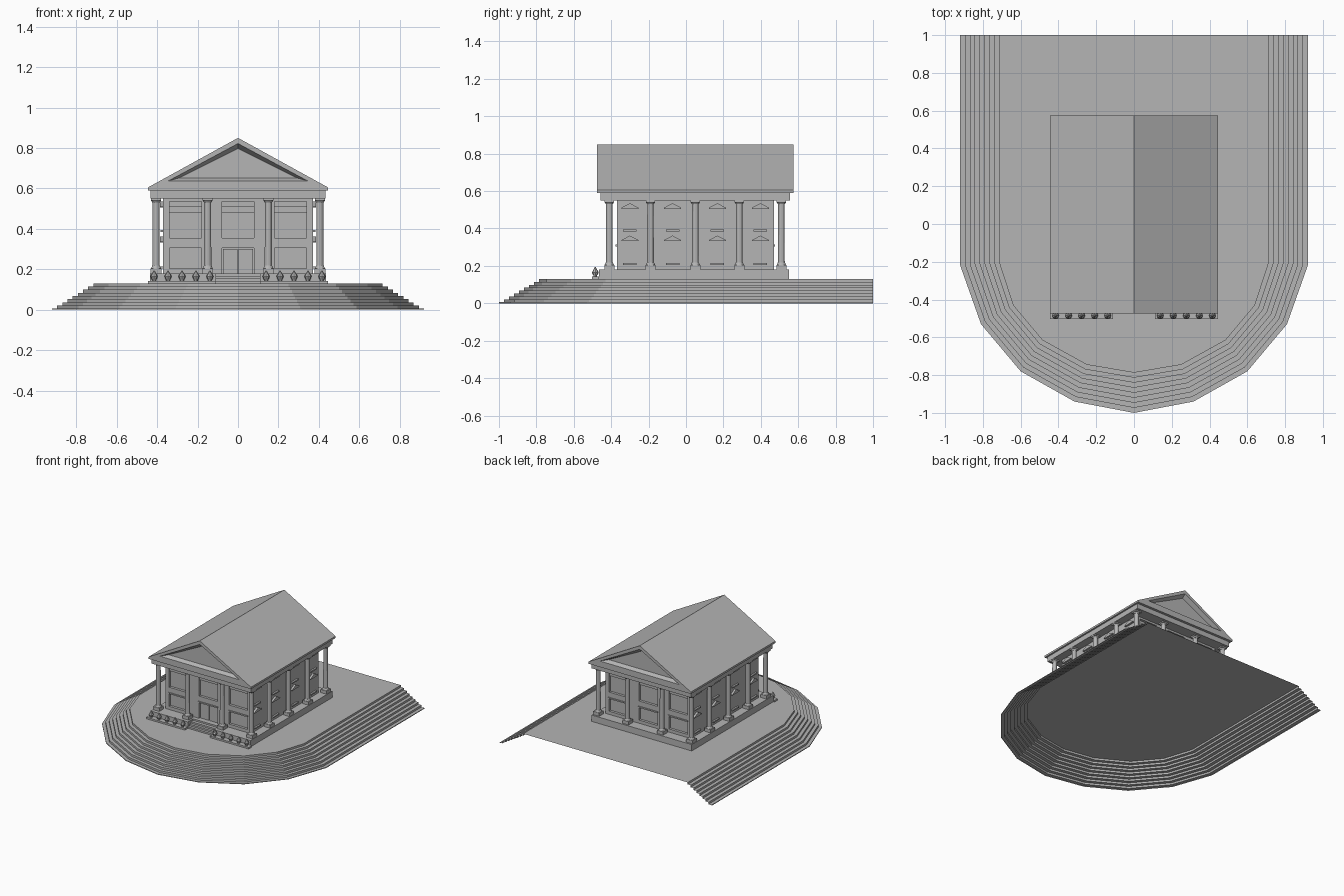
import bpy, bmesh, math
from mathutils import Vector

if "Cube" in bpy.data.objects:
    bpy.data.objects.remove(bpy.data.objects["Cube"])

stone = bpy.data.materials.new("stone_grey")
stone.use_nodes = True
GREY = (0.46, 0.46, 0.46, 1)
stone.diffuse_color = GREY
stone.node_tree.nodes["Principled BSDF"].inputs["Base Color"].default_value = GREY


def finish(name, bm, fix_normals=True):
    if fix_normals:
        bmesh.ops.recalc_face_normals(bm, faces=bm.faces)
    mesh = bpy.data.meshes.new(name)
    bm.to_mesh(mesh)
    bm.free()
    mesh.materials.append(stone)
    obj = bpy.data.objects.new(name, mesh)
    bpy.context.scene.collection.objects.link(obj)
    return obj


def add_box(bm, x0, x1, y0, y1, z0, z1):
    verts = bmesh.ops.create_cube(bm, size=1)["verts"]
    for v in verts:
        v.co = Vector(((x0 + x1) / 2 + v.co.x * (x1 - x0),
                       (y0 + y1) / 2 + v.co.y * (y1 - y0),
                       (z0 + z1) / 2 + v.co.z * (z1 - z0)))


def add_round(bm, x, y, z0, z1, r0, r1, sides):
    verts = bmesh.ops.create_cone(bm, cap_ends=True, segments=sides, radius1=r0,
                                  radius2=r1, depth=z1 - z0)["verts"]
    bmesh.ops.translate(bm, verts=verts, vec=(x, y, (z0 + z1) / 2))


def boxes(name, *sizes):
    bm = bmesh.new()
    for s in sizes:
        add_box(bm, *s)
    return finish(name, bm)


# Stepped terrace: an open shell, rounded at the front
def half_to_full(half):
    return half + [(-x, y) for x, y in reversed(half[:-1])]


outer = half_to_full([(.92, 1), (.92, -.22), (.81, -.53), (.6, -.78), (.315, -.94), (0, -1)])
inner = half_to_full([(.715, 1), (.715, -.2), (.64, -.43), (.485, -.615), (.25, -.745), (0, -.787)])
TREADS, LIP, TOP = 8, .006, .13
bm = bmesh.new()
loops = []
for i in range(TREADS + 1):
    t = i / TREADS
    ring = [Vector(a).lerp(Vector(b), t) for a, b in zip(outer, inner)]
    rise = (TOP - LIP) / TREADS
    low = LIP + (i - 1) * rise if i else 0
    for z in (low, LIP + i * rise):
        loops.append([bm.verts.new((p.x, p.y, z)) for p in ring])
for a, b in zip(loops, loops[1:]):
    for i in range(len(a) - 1):
        bm.faces.new((a[i + 1], a[i], b[i], b[i + 1]))
bm.faces.new(loops[-1][::-1])
finish("stepped_terrace", bm, False)

# Plinth with a notch for the entrance steps
FLOOR = .18
boxes("plinth", (-.435, .435, -.4, .55, TOP, FLOOR),
      (-.435, -.11, -.465, -.4, TOP, FLOOR), (.11, .435, -.465, -.4, TOP, FLOOR))
boxes("entrance_steps", *[(-.11, .11, -.465 + i * .02, -.4, TOP + i * .0125, TOP + (i + 1) * .0125)
                          for i in range(3)])

# Planters with cone shrubs
for side, label in ((1, "left"), (-1, "right")):
    xs = sorted((side * .11, side * .445))
    boxes(label + "_planter", (xs[0], xs[1], -.503, -.465, TOP, .143))
    bm = bmesh.new()
    for i in range(5):
        x = side * (.139 + i * .069)
        add_round(bm, x, -.485, .143, .152, .009, .009, 8)
        add_round(bm, x, -.485, .15, .165, .012, .018, 8)
        add_round(bm, x, -.485, .165, .195, .018, .002, 8)
    finish(label + "_shrubs", bm)

# Hall walls: a core with raised piers and rails at both ends
WALL_TOP = .55
boxes("wall_core", (-.37, .37, -.35, .45, FLOOR, WALL_TOP))
BAYS = (-.26, 0, .26)
HALF = .08
for label, sign in (("front", -1), ("back", 1)):
    def span(d0, d1):
        return sorted((.05 + sign * d0, .05 + sign * d1))

    face = span(.4, .42)
    parts = []
    edges = [-.37] + [b + s * HALF for b in BAYS for s in (-1, 1)] + [.37]
    for x0, x1 in zip(edges[::2], edges[1::2]):
        parts.append((x0, x1, *face, FLOOR, WALL_TOP))
    for b in BAYS:
        x0, x1 = b - HALF, b + HALF
        parts.append((x0, x1, *face, .31, .355))
        parts.append((x0, x1, *face, .535, WALL_TOP))
        parts.append((x0, x1, *span(.4, .412), .48, .51))
        parts.append((x0 - .005, x1 + .005, *span(.4, .426), .305, .315))
        if b or sign > 0:
            parts.append((x0, x1, *face, FLOOR, .205))
    boxes(label + "_wall_frame", *parts)

# Double door
boxes("double_door", *[(x, x + .07, -.358, -.35, FLOOR, .3) for x in (-.073, .003)])

# Side window hoods and sills
WINDOWS_Y = (-.3, -.072, .168, .398)
for sign, label in ((1, "left"), (-1, "right")):
    bm = bmesh.new()
    for y in WINDOWS_Y:
        for hood_z in (.505, .332):
            rings = [[bm.verts.new((sign * x, y + dy, hood_z + dz))
                      for dy, dz in ((-.046, 0), (.046, 0), (.046, .006), (0, .03), (-.046, .006))]
                     for x in (.365, .386)]
            for ring in rings:
                bm.faces.new(ring)
            for i in range(5):
                j = (i + 1) % 5
                bm.faces.new((rings[0][i], rings[0][j], rings[1][j], rings[1][i]))
    finish(label + "_window_hoods", bm)
    xs = sorted((sign * .365, sign * .384))
    boxes(label + "_window_sills", *[(*xs, y - .036, y + .036, z, z + .01)
                                     for y in WINDOWS_Y for z in (.385, .205)])

# Columns around the perimeter
COL_X = (-.405, -.15, .15, .405)
COL_Y = (-.41, -.19, .05, .285, .51)
bm = bmesh.new()
for x in COL_X:
    for y in COL_Y:
        if abs(x) < .4 and y not in (COL_Y[0], COL_Y[-1]):
            continue
        add_box(bm, x - .027, x + .027, y - .027, y + .027, FLOOR, .205)
        add_round(bm, x, y, .205, .218, .025, .019, 12)
        add_round(bm, x, y, .218, .53, .018, .017, 12)
        add_round(bm, x, y, .53, .54, .018, .025, 12)
        add_box(bm, x - .025, x + .025, y - .025, y + .025, .54, WALL_TOP)
finish("columns", bm)

# Beam on top of the columns
boxes("entablature", (-.432, .432, -.457, .555, WALL_TOP, .592))

# Gabled roof with a sunken triangle at both ends
bm = bmesh.new()
ends = []
for y, inward in ((-.475, 1), (.575, -1)):
    def points(profile, depth=0):
        return [bm.verts.new((x, y + inward * depth, z)) for x, z in profile]

    bl, br, er, apex, el = rim = points([(-.445, .59), (.445, .59), (.445, .605), (0, .85), (-.445, .605)])
    tl, tr, ta = mouth = points([(-.345, .637), (.345, .637), (0, .822)])
    sunk = points([(-.29, .652), (.29, .652), (0, .797)], .03)
    for f in ((bl, br, tr, tl), (br, er, tr), (er, apex, ta, tr), (apex, el, tl, ta), (el, bl, tl)):
        bm.faces.new(f)
    for i in range(3):
        j = (i + 1) % 3
        bm.faces.new((mouth[i], mouth[j], sunk[j], sunk[i]))
    bm.faces.new(sunk)
    ends.append(rim)
for i in range(5):
    j = (i + 1) % 5
    bm.faces.new((ends[0][i], ends[0][j], ends[1][j], ends[1][i]))
finish("gabled_roof", bm)
